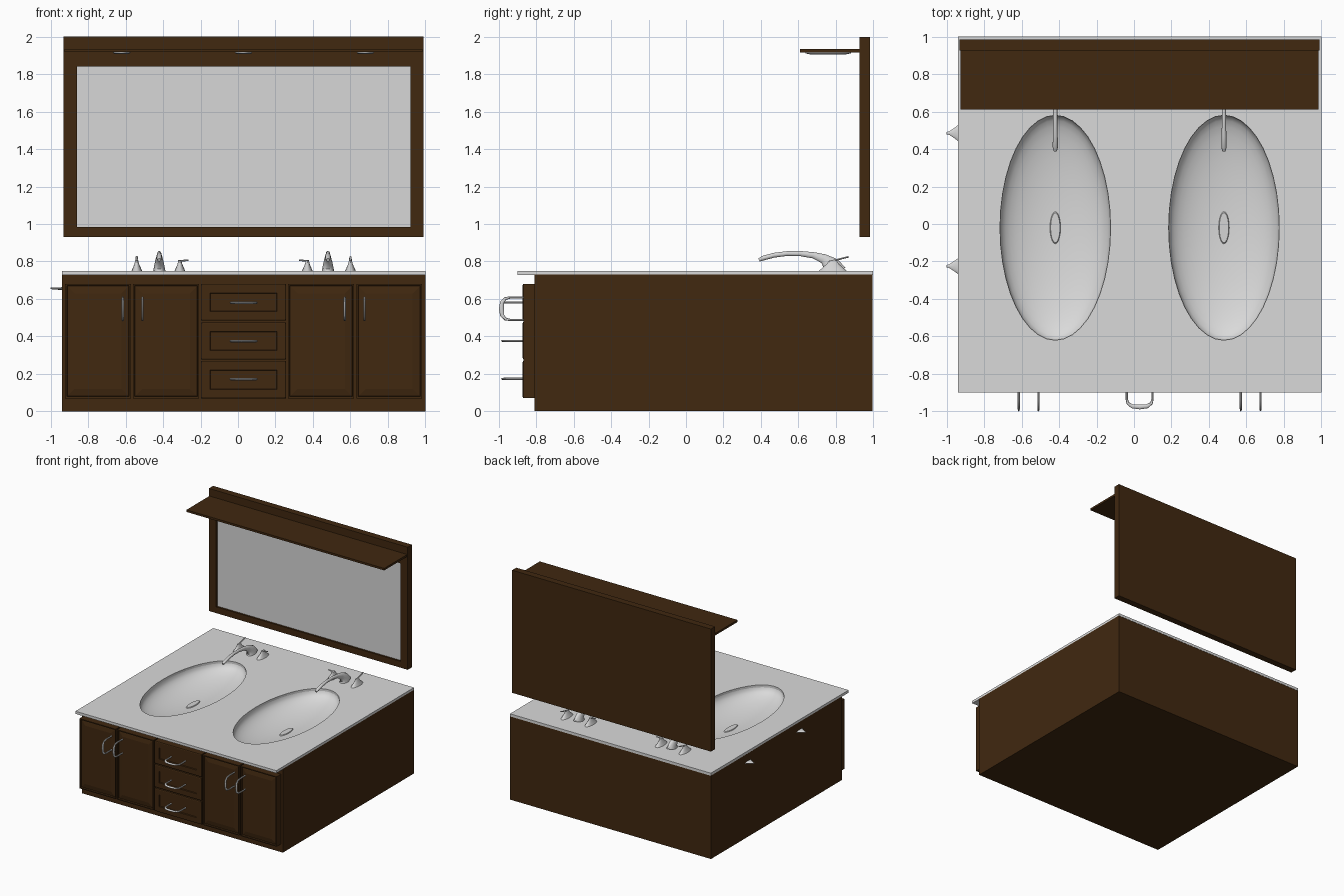
import bpy, bmesh, math
from mathutils import Vector

if "Cube" in bpy.data.objects:
    bpy.data.objects.remove(bpy.data.objects["Cube"])

CX = 0.03  # symmetry plane of the vanity


def material(name, rgb):
    m = bpy.data.materials.new(name)
    m.diffuse_color = (*rgb, 1)
    m.use_nodes = True
    m.node_tree.nodes["Principled BSDF"].inputs["Base Color"].default_value = m.diffuse_color
    return m


WOOD = material("dark_wood", (0.052, 0.021, 0.005))
STONE = material("pale_counter", (0.70, 0.70, 0.70))
GLASS = material("mirror_glass", (0.68, 0.68, 0.68))
METAL = material("satin_metal", (0.66, 0.66, 0.66))


def finish(bm, name, mat, smooth=False):
    bmesh.ops.recalc_face_normals(bm, faces=bm.faces)
    me = bpy.data.meshes.new(name)
    bm.to_mesh(me)
    bm.free()
    me.materials.append(mat)
    ob = bpy.data.objects.new(name, me)
    bpy.context.collection.objects.link(ob)
    if smooth:
        bpy.ops.object.select_all(action='DESELECT')
        ob.select_set(True)
        bpy.context.view_layer.objects.active = ob
        bpy.ops.object.shade_smooth_by_angle(angle=math.radians(40))
    return ob


def box_bm(x0, x1, y0, y1, z0, z1):
    bm = bmesh.new()
    bmesh.ops.create_cube(bm, size=1)
    for v in bm.verts:
        v.co = ((x0 + x1) / 2 + v.co.x * (x1 - x0),
                (y0 + y1) / 2 + v.co.y * (y1 - y0),
                (z0 + z1) / 2 + v.co.z * (z1 - z0))
    return bm


def box(name, mat, *dims):
    return finish(box_bm(*dims), name, mat)


def loft(name, mat, rings, cap_start=True, cap_end=True, smooth=True):
    """Skin a list of equal-length point rings."""
    bm = bmesh.new()
    vs = [[bm.verts.new(p) for p in r] for r in rings]
    n = len(rings[0])
    for a, b in zip(vs, vs[1:]):
        for i in range(n):
            j = (i + 1) % n
            bm.faces.new((a[i], a[j], b[j], b[i]))
    if cap_start:
        bm.faces.new(vs[0])
    if cap_end:
        bm.faces.new(vs[-1])
    return finish(bm, name, mat, smooth)


def oval(cx, cy, z, rx, ry, n=40):
    return [(cx + rx * math.cos(2 * math.pi * i / n),
             cy + ry * math.sin(2 * math.pi * i / n), z) for i in range(n)]


def sweep(name, mat, path, side, n=10):
    """Tube through (point, side radius, other radius) along a planar path."""
    pts = [Vector(p[0]) for p in path]
    side = Vector(side)
    rings = []
    for k, (_, ra, rb) in enumerate(path):
        t = (pts[min(k + 1, len(pts) - 1)] - pts[max(k - 1, 0)]).normalized()
        nrm = t.cross(side).normalized()
        rings.append([pts[k] + side * ra * math.cos(2 * math.pi * i / n)
                      + nrm * rb * math.sin(2 * math.pi * i / n) for i in range(n)])
    return loft(name, mat, rings)


# Cabinet carcass, open on top below the counter
bm = box_bm(-0.94, 1.0, -0.81, 0.998, 0, 0.73)
bmesh.ops.delete(bm, geom=[f for f in bm.faces if f.calc_center_median().z > 0.72],
                 context='FACES_ONLY')
finish(bm, "cabinet", WOOD)

# Countertop with two oval openings
counter = box("countertop", STONE, -0.94, 1.0, -0.90, 1.0, 0.727, 0.75)
for s in (-1, 1):
    cx = CX + s * 0.45
    cutter = loft("sink_cutter", STONE, [oval(cx, -0.02, z, 0.295, 0.60) for z in (0.6, 0.9)],
                  smooth=False)
    mod = counter.modifiers.new("sink_hole", 'BOOLEAN')
    mod.object = cutter
    mod.operation = 'DIFFERENCE'
    mod.solver = 'EXACT'
    bpy.context.view_layer.objects.active = counter
    bpy.ops.object.modifier_apply(modifier=mod.name)
    bpy.data.objects.remove(cutter)

    # Basin and drain
    rings = []
    for k in range(11):
        a = k / 10 * math.pi / 2 * 0.96
        rings.append(oval(cx, -0.02, 0.73 - 0.12 * math.sin(a),
                          0.295 * math.cos(a), 0.60 * math.cos(a)))
    loft("basin", STONE, rings, cap_start=False)
    loft("drain", METAL, [oval(cx, -0.02, 0.608, 0.03, 0.09, 20),
                          oval(cx, -0.02, 0.617, 0.025, 0.08, 20)])

    # Faucet spout
    sweep("faucet_spout", METAL, [
        ((cx, 0.39, 0.808), 0.009, 0.009), ((cx, 0.41, 0.817), 0.014, 0.013),
        ((cx, 0.47, 0.833), 0.013, 0.013), ((cx, 0.54, 0.842), 0.011, 0.013),
        ((cx, 0.61, 0.842), 0.011, 0.014), ((cx, 0.68, 0.833), 0.013, 0.017),
        ((cx, 0.735, 0.815), 0.018, 0.026), ((cx, 0.775, 0.785), 0.026, 0.045),
        ((cx, 0.785, 0.748), 0.033, 0.072)], (1, 0, 0), 14)

    # Faucet handles: outer lever points back, inner lever points to the middle
    for off, lever in ((0.12, Vector((0, 0.085, 0.022))), (-0.11, Vector((-s * 0.045, 0, 0.004)))):
        hx = cx + s * off
        loft("faucet_handle", METAL, [oval(hx, 0.785, z, rx, rx * 2.6, 16) for z, rx in
             ((0.748, 0.029), (0.76, 0.024), (0.785, 0.013), (0.805, 0.008))])
        p = Vector((hx, 0.785, 0.803))
        side = (1, 0, 0) if lever.y else (0, 1, 0)
        sweep("handle_lever", METAL, [(p - lever * 0.2, 0.008, 0.005),
                                      (p + lever, 0.006, 0.004)], side, 8)


# Doors and drawers with a framed, recessed panel
def panel(name, x0, x1, z0, z1, steps):
    bm = box_bm(x0, x1, -0.87, -0.808, z0, z1)
    bm.normal_update()
    face = [min(bm.faces, key=lambda f: f.calc_center_median().y)]
    for width, depth in steps:
        bmesh.ops.inset_region(bm, faces=face, thickness=width, depth=0)
        for v in face[0].verts:
            v.co.y += depth
    finish(bm, name, WOOD)


# Bow pull: two legs and a thick curved grip
PULL = ((-0.06, -0.865, 0.006), (-0.06, -0.94, 0.006), (-0.055, -0.965, 0.008),
        (-0.035, -0.983, 0.011), (0, -0.987, 0.013), (0.035, -0.983, 0.011),
        (0.055, -0.965, 0.008), (0.06, -0.94, 0.006), (0.06, -0.865, 0.006))


def pull(name, x, z, vertical, reach):
    path = []
    for u, y, r in PULL:
        y = -0.865 + (y + 0.865) * reach
        p = (x, y, z + u) if vertical else (x + u * 1.15, y, z)
        path.append((p, 0.006, r))
    sweep(name, METAL, path, (1, 0, 0) if vertical else (0, 0, 1), 8)


for s in (-1, 1):
    for a, b in ((0.237, 0.590), (0.602, 0.952)):
        xa, xb = sorted((CX + s * a, CX + s * b))
        panel("door", xa, xb, 0.07, 0.68, ((0.012, 0), (0.004, 0.012), (0.055, -0.008)))
    for off in (0.54, 0.645):
        pull("door_pull", CX + s * off, 0.547, True, 1.0)

for z0, z1, zp in ((0.485, 0.68, 0.58), (0.278, 0.475, 0.375), (0.07, 0.268, 0.172)):
    panel("drawer", -0.198, 0.257, z0, z1, ((0.008, -0.003), (0.06, 0), (0.004, 0.008)))
    pull("drawer_pull", CX, zp, False, 0.91)

# Towel knobs on the left side
for y in (0.485, -0.225):
    sweep("towel_knob", METAL, [((-0.935, y, 0.655), 0.046, 0.009),
                                ((-0.955, y, 0.655), 0.030, 0.006),
                                ((-0.985, y, 0.655), 0.010, 0.005),
                                ((-1.0, y, 0.657), 0.006, 0.003)], (0, 1, 0), 12)

# Wall mirror: frame, back and glass
box("mirror_back", WOOD, -0.93, 0.99, 0.95, 0.985, 0.93, 2.0)
box("mirror_glass", GLASS, -0.86, 0.92, 0.943, 0.952, 0.985, 1.84)
box("frame_bottom", WOOD, -0.93, 0.99, 0.927, 0.955, 0.93, 0.985)
box("frame_top", WOOD, -0.93, 0.99, 0.927, 0.955, 1.84, 2.0)
for x0, x1 in ((-0.93, -0.86), (0.92, 0.99)):
    box("frame_side", WOOD, x0, x1, 0.927, 0.955, 0.985, 1.84)

# Shelf above the mirror with three flat lamps beneath
box("shelf", WOOD, -0.925, 0.985, 0.61, 0.93, 1.917, 1.935)
for off in (-0.65, 0, 0.65):
    loft("shelf_lamp", METAL, [oval(CX + off, 0.76, z, r, r * 2.65, 24)
                               for z, r in ((1.92, 0.046), (1.912, 0.046), (1.907, 0.036))])
